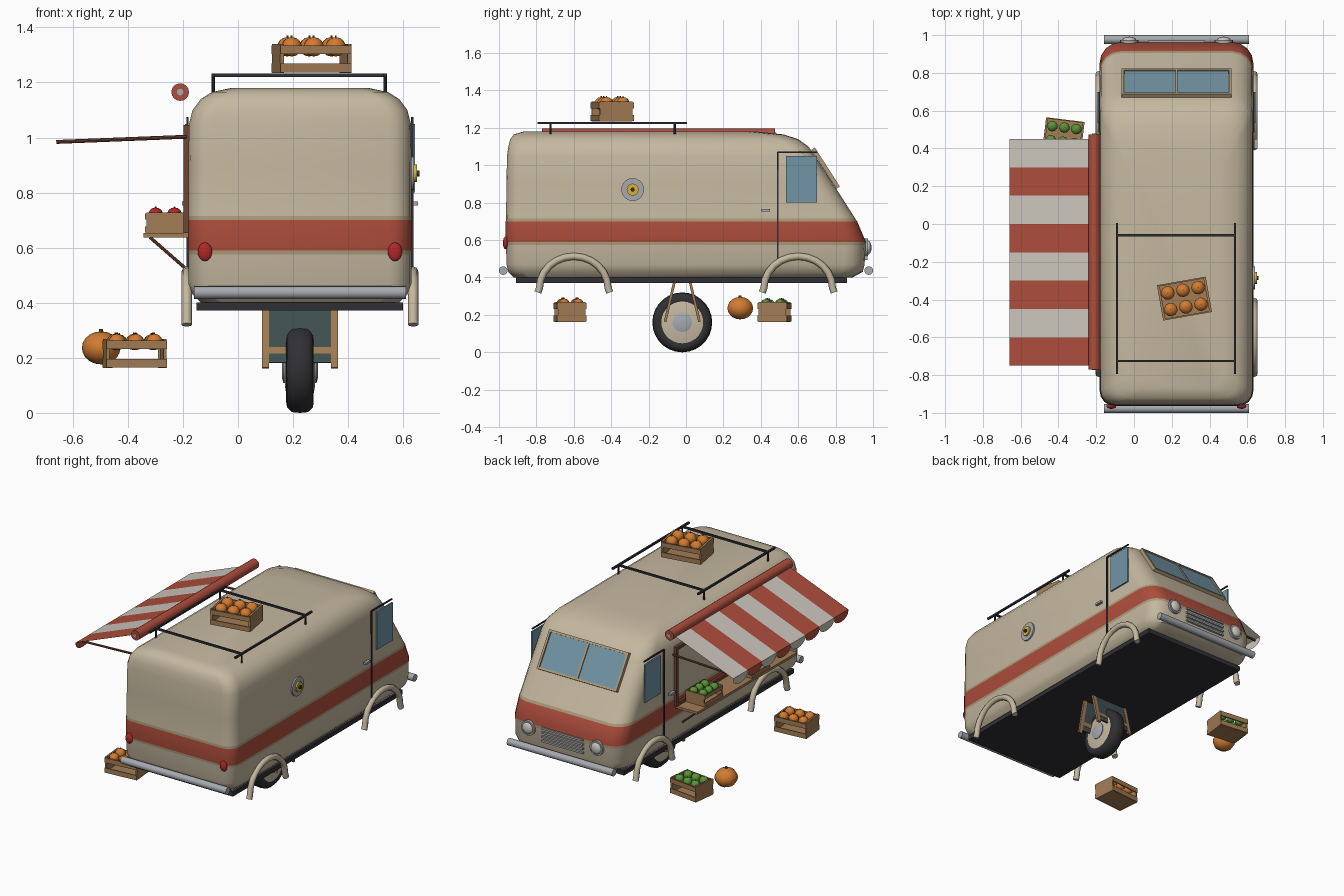
import bpy, bmesh, math
from mathutils import Vector

if "Cube" in bpy.data.objects:
    bpy.data.objects.remove(bpy.data.objects["Cube"])

XC = 0.225  # centre line of the van


def mat(name, r, g, b):
    m = bpy.data.materials.new(name)
    m.diffuse_color = (r, g, b, 1)
    m.use_nodes = True
    m.node_tree.nodes["Principled BSDF"].inputs["Base Color"].default_value = m.diffuse_color
    return m


CREAM = mat("cream", .56, .48, .35)
TRIM = mat("trim_tan", .42, .33, .2)
RED = mat("red", .42, .075, .045)
WHITE = mat("canvas", .6, .56, .5)
DARK = mat("dark", .03, .03, .035)
STEEL = mat("steel", .38, .4, .43)
GLASS = mat("glass", .17, .3, .38)
WOOD = mat("wood", .36, .2, .09)
BROWN = mat("brown", .16, .06, .035)
ORANGE = mat("orange", .65, .2, .03)
GREEN = mat("green", .1, .3, .04)
LAMP = mat("lamp_red", .45, .02, .02)
YELLOW = mat("yellow", .7, .45, .03)
BOARD = mat("board", .05, .08, .08)


def finish(o, name, *mats, smooth=True):
    o.name = name
    for m in mats:
        o.data.materials.append(m)
    if smooth:
        bpy.ops.object.select_all(action='DESELECT')
        o.select_set(True)
        bpy.context.view_layer.objects.active = o
        bpy.ops.object.shade_smooth_by_angle(angle=math.radians(40))
    return o


def mesh(name, verts, faces, *mats, smooth=True, idx=None):
    me = bpy.data.meshes.new(name)
    me.from_pydata(verts, [], faces)
    o = bpy.data.objects.new(name, me)
    bpy.context.collection.objects.link(o)
    finish(o, name, *mats, smooth=smooth)
    for p, i in zip(me.polygons, idx or []):
        p.material_index = i
    return o


def box(name, loc, size, m, rot=(0, 0, 0)):
    bpy.ops.mesh.primitive_cube_add(size=1, location=loc, rotation=rot)
    o = bpy.context.object
    o.scale = size
    return finish(o, name, m, smooth=False)


def rod(name, a, b, r, m, n=12):
    a, b = Vector(a), Vector(b)
    d = b - a
    bpy.ops.mesh.primitive_cylinder_add(vertices=n, radius=r, depth=d.length, location=(a + b) / 2)
    o = bpy.context.object
    o.rotation_euler = d.to_track_quat('Z', 'Y').to_euler()
    return finish(o, name, m)


def ball(name, loc, size, m, seg=12, rings=8):
    bpy.ops.mesh.primitive_uv_sphere_add(segments=seg, ring_count=rings, radius=1, location=loc)
    o = bpy.context.object
    o.scale = size
    return finish(o, name, m)


# Body shell: stacked rounded rectangles (z, half width, rear y, front y)
LEVELS = [(.40, .36, -.92, .89), (.43, .39, -.95, .945), (.47, .405, -.96, .955), (.575, .405, -.962, .96),
          (.59, .407, -.964, .962), (.70, .407, -.964, .915), (.715, .405, -.962, .905), (.90, .405, -.96, .787),
          (1.05, .403, -.957, .69), (1.10, .39, -.95, .655), (1.14, .36, -.94, .60), (1.165, .32, -.92, .52),
          (1.18, .25, -.87, .38)]
STEPS = 5
verts, faces, idx = [], [], []
for z, hw, y0, y1 in LEVELS:
    for cx, cy, r, a0 in ((1, 1, .11, 0), (-1, 1, .11, 90), (-1, -1, .08, 180), (1, -1, .08, 270)):
        for k in range(STEPS):
            a = math.radians(a0 + 90 * k / (STEPS - 1))
            yc = y1 - r if cy > 0 else y0 + r
            verts.append((XC + cx * (hw - r) + r * math.cos(a), yc + r * math.sin(a), z))
N = 4 * STEPS
for i in range(len(LEVELS) - 1):
    for k in range(N):
        k2 = (k + 1) % N
        faces.append((i * N + k, i * N + k2, (i + 1) * N + k2, (i + 1) * N + k))
        idx.append({3: 2, 4: 1, 5: 2}.get(i, 0))
faces += [tuple(reversed(range(N))), tuple(range(len(verts) - N, len(verts)))]
mesh("van_body", verts, faces, CREAM, RED, TRIM, idx=idx + [0, 0])
box("chassis", (XC, -.025, .386), (.75, 1.77, .03), DARK)

# Bumpers, lamps and grille
for y, n in ((-.977, "rear"), (.977, "front")):
    rod(n + "_bumper", (XC - .385, y, .437), (XC + .385, y, .437), .023, STEEL, 16)
for s in (-1, 1):
    ball("tail_light", (XC + s * .345, -.965, .585), (.026, .014, .034), LAMP)
    rod("headlight_ring", (XC + s * .25, .94, .56), (XC + s * .25, .974, .56), .048, STEEL, 20)
    ball("headlight", (XC + s * .25, .972, .56), (.038, .02, .038), WHITE)
for k in range(4):
    box("grille_slat", (XC, .964, .5 + k * .028), (.3, .014, .012), STEEL)

# Windscreen: frame, two panes, divider
T = math.atan(.64)
u, nrm = Vector((0, -math.sin(T), math.cos(T))), Vector((0, math.cos(T), math.sin(T)))
wc = Vector((XC, .74, .98))
for s in (-1, 1):
    box("windscreen_pane", wc + nrm * .006 + Vector((s * .14, 0, 0)), (.27, .012, .22), GLASS, (T, 0, 0))
    box("windscreen_rail", wc + nrm * .008 + u * s * .117, (.58, .022, .014), TRIM, (T, 0, 0))
    box("windscreen_post", wc + nrm * .008 + Vector((s * .284, 0, 0)), (.014, .022, .24), TRIM, (T, 0, 0))
box("windscreen_divider", wc + nrm * .008, (.012, .022, .23), TRIM, (T, 0, 0))

# Cab doors and wheel arches, both sides
for s in (-1, 1):
    x = XC + s * .408
    box("door_window", (x + s * .004, .617, .925), (.01, .165, .25), GLASS)
    box("door_seam", (x, .49, .785), (.008, .009, .57), DARK)
    box("door_top_seam", (x, .595, 1.07), (.008, .21, .008), DARK)
    box("door_handle", (x + s * .012, .425, .76), (.018, .05, .014), STEEL)
    for yc in (-.6, .6):
        cu = bpy.data.curves.new("arch", 'CURVE')
        cu.dimensions, cu.bevel_depth, cu.bevel_resolution, cu.use_fill_caps = '3D', .019, 2, True
        sp = cu.splines.new('POLY')
        pts = [(-.192, .32)] + [(-.183 * math.cos(math.pi * k / 12), .345 + .168 * math.sin(math.pi * k / 12))
                                for k in range(13)] + [(.192, .32)]
        sp.points.add(len(pts) - 1)
        for p, (dy, z) in zip(sp.points, pts):
            p.co = (x + s * .003, yc + dy, z, 1)
        o = bpy.data.objects.new("wheel_arch", cu)
        bpy.context.collection.objects.link(o)
        cu.materials.append(CREAM)

# Round vent on the right side
for r, d, m in ((.061, .012, STEEL), (.032, .022, YELLOW), (.011, .032, DARK)):
    rod("side_vent", (.62, -.285, .87), (.628 + d, -.285, .87), r, m, 20)

# Roof rack
for x in (-.09, .535):
    box("rack_rail", (x, -.395, 1.226), (.012, .8, .012), DARK)
    for y in (-.725, -.06):
        rod("rack_leg", (x, y, 1.13), (x, y, 1.225), .006, DARK, 8)
for y in (-.725, -.06):
    box("rack_crossbar", (XC, y, 1.226), (.63, .012, .012), DARK)

# Wheel: turned tyre and hub (offset, radius)
def lathe(name, prof, loc, m, n=28):
    vs = [(loc[0] + dx, loc[1] + r * math.cos(2 * math.pi * k / n), loc[2] + r * math.sin(2 * math.pi * k / n))
          for dx, r in prof for k in range(n)]
    fs = [(i * n + k, i * n + (k + 1) % n, (i + 1) * n + (k + 1) % n, (i + 1) * n + k)
          for i in range(len(prof) - 1) for k in range(n)]
    fs += [tuple(range(n)), tuple(range(len(vs) - n, len(vs)))]
    o = mesh(name, vs, fs, m)
    bm = bmesh.new()
    bm.from_mesh(o.data)
    bmesh.ops.recalc_face_normals(bm, faces=bm.faces)
    bm.to_mesh(o.data)
    bm.free()


WC = (XC, -.02, .16)
lathe("tyre", [(-.04, .1), (-.05, .12), (-.047, .14), (-.03, .157), (0, .16), (.03, .157), (.047, .14), (.05, .12),
               (.04, .1)], WC, DARK)
lathe("wheel_rim", [(-.055, .06), (-.046, .112), (.046, .112), (.055, .06)], WC, CREAM)
lathe("hub_cap", [(-.066, .03), (-.06, .052), (.06, .052), (.066, .03)], WC, STEEL)

# A-frame board under the van
for s in (-1, 1):
    t = math.atan(.235) * s
    up, out = Vector((0, -math.sin(t), math.cos(t))), Vector((0, s * math.cos(t), abs(math.sin(t))))
    base = Vector((XC, -.02 + s * .092, .163))
    box("sign_board", base + up * .2, (.24, .008, .36), BOARD, (t, 0, 0))
    for sx in (-1, 1):
        box("sign_leg", base + up * .2 + Vector((sx * .125, 0, 0)), (.025, .014, .4), WOOD, (t, 0, 0))
    box("sign_rail", base + up * .065, (.25, .014, .025), WOOD, (t, 0, 0))
    box("sign_top_rail", base + up * .385, (.25, .014, .025), WOOD, (t, 0, 0))

# Serving hatch frame, counter and braces on the left side
for y in (-.67, .37):
    box("hatch_post", (-.187, y, .85), (.022, .022, .39), BROWN)
for z in (.665, 1.035):
    box("hatch_rail", (-.187, -.15, z), (.022, 1.06, .022), BROWN)
box("counter", (-.26, -.15, .645), (.165, 1.04, .016), WOOD)
for y in (-.6, .3):
    rod("counter_brace", (-.32, y, .638), (-.185, y, .52), .006, BROWN, 8)

# Awning: roller, striped canvas, scalloped valance, arms
rod("awning_roller", (-.21, -.77, 1.165), (-.21, .475, 1.165), .032, RED, 16)
rod("awning_roller_cap", (-.21, -.774, 1.165), (-.21, .479, 1.165), .012, STEEL, 12)
verts, faces, idx = [], [], []
for k in range(8):
    y0, b = -.75 + .15 * k, len(verts)
    verts += [(-.21, y0, 1.165), (-.21, y0 + .15, 1.165), (-.66, y0 + .15, .99), (-.66, y0, .99)]
    verts += [(-.66, y0 + .075 - .075 * math.cos(math.pi * j / 8), .975 - .04 * math.sin(math.pi * j / 8))
              for j in range(9)]
    faces += [(b, b + 1, b + 2, b + 3), (b + 3, b + 2) + tuple(b + 4 + j for j in range(8, -1, -1))]
    idx += [k % 2] * 2
mesh("awning_canvas", verts, faces, RED, WHITE, smooth=False, idx=idx)
for y in (-.7, .4):
    rod("awning_arm", (-.66, y, .984), (-.185, y, 1.003), .007, BROWN, 8)


# Fruit crates
def crate(name, loc, L, W, H, deg, m):
    root = bpy.data.objects.new(name, None)
    bpy.context.collection.objects.link(root)
    root.location, root.rotation_euler = loc, (0, 0, math.radians(deg))
    t = .05 * L
    parts = [box(name + "_floor", (0, 0, t / 2), (L, W * .95, t * .8), WOOD)]
    for s in (-1, 1):
        parts.append(box(name + "_end", (s * (L - t) / 2, 0, H / 2), (t, W * .93, H), WOOD))
        for z in (.17, .8):
            parts.append(box(name + "_slat", (0, s * (W / 2 - t * .3), H * z), (L, t * .6, H * .3), WOOD))
    r = L * .142
    for i in (-1, 0, 1):
        for j in (-1, 1):
            f = ball(name + "_fruit", (i * L * .31, j * W * .235, H * .9), (r, r, r * .95), m, 10, 7)
            stem = rod(name + "_stem", f.location + Vector((0, 0, r * .8)), f.location + Vector((0, 0, r * 1.1)),
                       r * .1, BROWN, 5)
            parts += [f, stem]
    for p in parts:
        p.parent = root


crate("roof_crate", (.267, -.395, 1.235), .262, .19, .105, 10, ORANGE)
crate("rear_ground_crate", (-.375, -.62, .163), .22, .16, .105, 5, ORANGE)
crate("front_ground_crate", (-.373, .473, .163), .205, .16, .105, -7, GREEN)
crate("counter_green_crate", (-.265, .19, .653), .19, .145, .075, 90, GREEN)
crate("counter_red_crate", (-.265, -.3, .653), .19, .145, .075, 90, LAMP)

# Pumpkin: ribbed squashed ball with stem
p = ball("pumpkin", (-.497, .29, .236), (.07, .072, .06), ORANGE, 20, 10)
for v in p.data.vertices:
    a = math.atan2(v.co.y, v.co.x)
    v.co.xy *= .97 + .03 * math.cos(10 * a)
rod("pumpkin_stem", (-.497, .29, .288), (-.497, .29, .305), .008, BROWN, 6)
